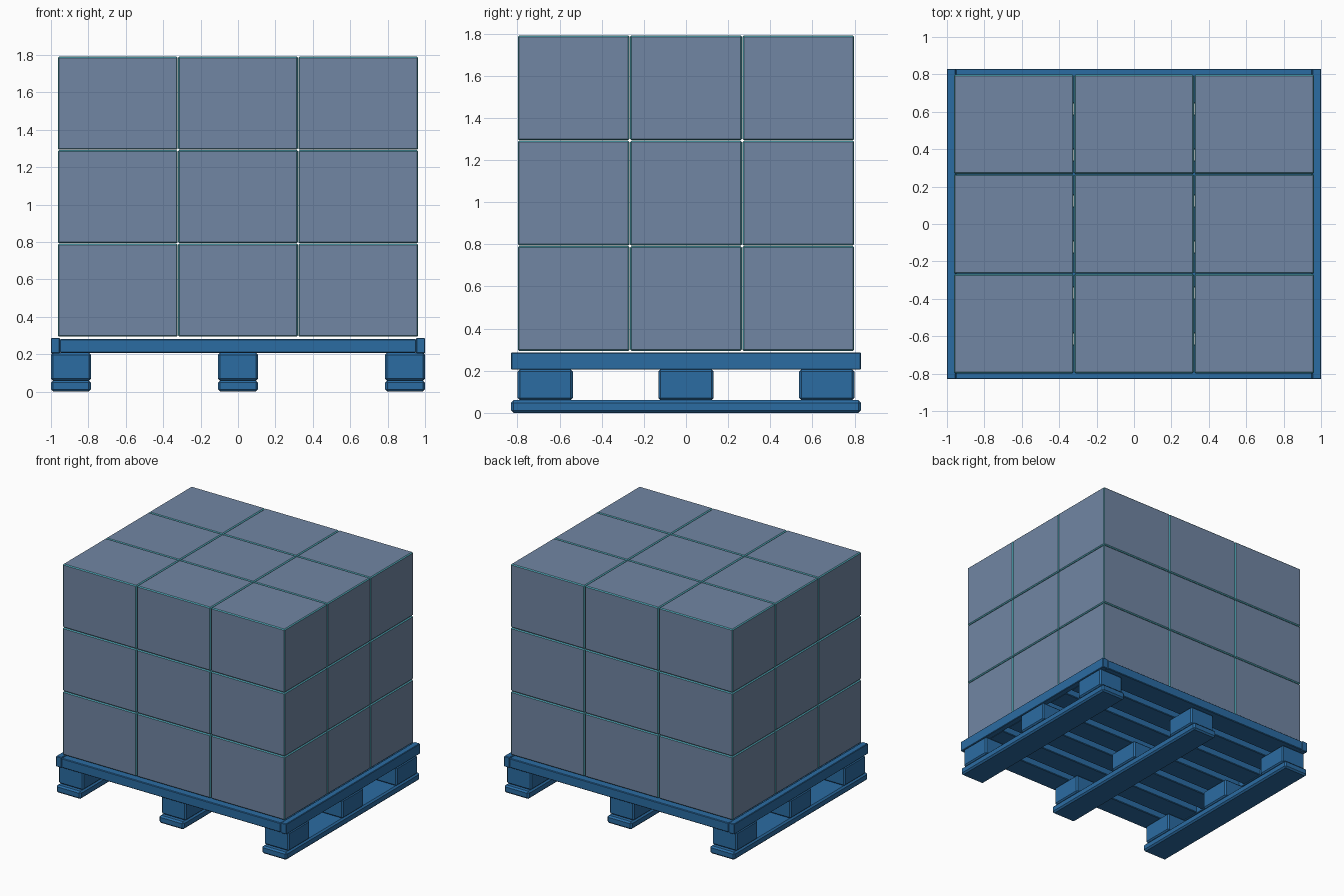
import bpy

if "Cube" in bpy.data.objects:
    bpy.data.objects.remove(bpy.data.objects["Cube"], do_unlink=True)


def make_material(name, rgb):
    mat = bpy.data.materials.new(name)
    mat.use_nodes = True
    color = (*rgb, 1.0)
    mat.diffuse_color = color
    mat.node_tree.nodes["Principled BSDF"].inputs["Base Color"].default_value = color
    return mat


blue = make_material("pallet blue", (0.024, 0.15, 0.365))
grey = make_material("carton grey blue", (0.165, 0.24, 0.37))
teal = make_material("carton edge teal", (0.08, 0.40, 0.48))


def block(name, x, y, z, bevel, mats):
    """Bevelled box from (min, max) pairs; a second material colours the bevels."""
    bpy.ops.mesh.primitive_cube_add(size=1)
    obj = bpy.context.object
    obj.name = name
    spans = (x, y, z)
    for v in obj.data.vertices:
        v.co = [lo if c < 0 else hi for c, (lo, hi) in zip(v.co, spans)]
    for mat in mats:
        obj.data.materials.append(mat)
    mod = obj.modifiers.new("edges", "BEVEL")
    mod.width = bevel
    mod.segments = 1
    mod.material = len(mats) - 1
    return obj


def around(center, half):
    return (center - half, center + half)


# Runners on the floor, each with three feet blocks
for i in (-1, 0, 1):
    x = around(i * 0.893, 0.107)
    block("runner", x, (-0.83, 0.83), (0, 0.06), 0.012, [blue])
    for j in (-1, 0, 1):
        block("foot_block", x, around(j * 0.668, 0.131), (0.06, 0.207), 0.01, [blue])

# Deck: two end boards and slats running between them
for side in (-1, 1):
    block("end_board", around(side * 0.976, 0.024), (-0.83, 0.83), (0.205, 0.287), 0.004, [blue])

slats, gap = 7, 0.06
width = (1.66 - gap * (slats - 1)) / slats
for k in range(slats):
    y0 = -0.83 + k * (width + gap)
    block("deck_slat", (-0.953, 0.953), (y0, y0 + width), (0.208, 0.282), 0.005, [blue])

# Stack of cartons with coloured edges
pitch = (0.643, 0.533, 0.5)
for i in (-1, 0, 1):
    for j in (-1, 0, 1):
        for k in (-1, 0, 1):
            spans = [around(n * p + c, p / 2 - 0.001)
                     for n, p, c in zip((i, j, k), pitch, (0, 0, 1.043))]
            block("carton", *spans, 0.007, [grey, teal])
